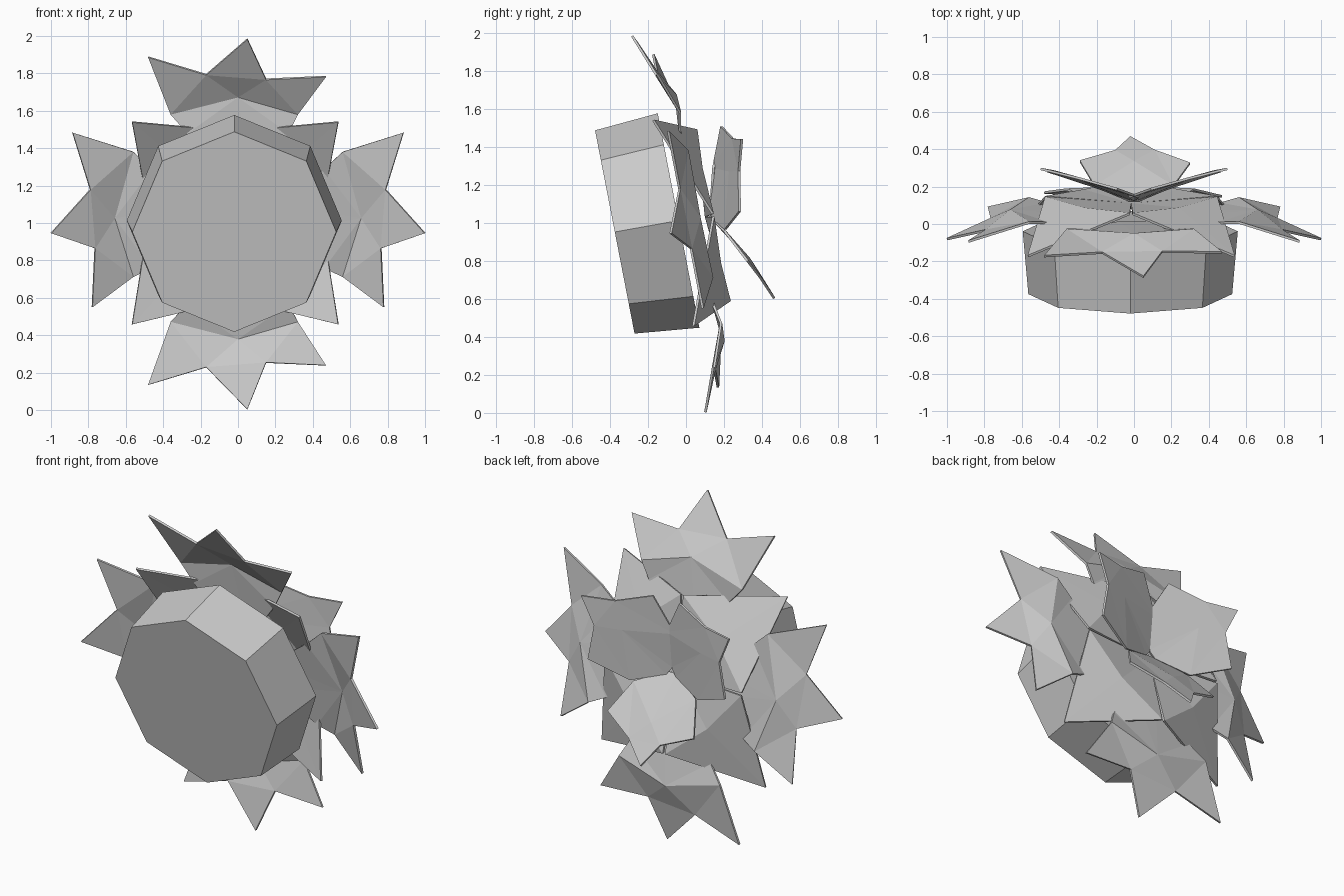
import bpy, bmesh
from math import sin, cos, radians, pi

if "Cube" in bpy.data.objects:
    bpy.data.objects.remove(bpy.data.objects["Cube"])

TILT = radians(11)


def place(x, v, w):
    """Plant frame (x across, v up, w out of the pot mouth) to world, tilted back."""
    v += 0.012
    return (x, w * cos(TILT) - v * sin(TILT), 1 + v * cos(TILT) + w * sin(TILT))


def make(name, verts, faces, thickness=0):
    me = bpy.data.meshes.new(name)
    me.from_pydata([place(*p) for p in verts], [], faces)
    bm = bmesh.new()
    bm.from_mesh(me)
    bmesh.ops.recalc_face_normals(bm, faces=bm.faces)
    bm.to_mesh(me)
    bm.free()
    ob = bpy.data.objects.new(name, me)
    bpy.context.collection.objects.link(ob)
    if thickness:
        mod = ob.modifiers.new("thickness", 'SOLIDIFY')
        mod.thickness = thickness
        mod.offset = 0
    return ob


def fan_leaf(name, centre, rim, angle, flip=1, tips=(), x0=0):
    """Faceted leaf: (radius, sideways, depth) points fanned around a centre.
    Rim points listed in tips become separate folded points."""
    a = radians(angle)
    pts = [(x0 + r * cos(a) - flip * t * sin(a), r * sin(a) + flip * t * cos(a), w)
           for r, t, w in [centre] + rim]
    ring = [i + 1 for i in range(len(rim)) if i not in tips]
    faces = [(0, p, q) for p, q in zip(ring, ring[1:] + ring[:1])]
    faces += [(i, i + 1, i + 2) for i in tips]
    make(name, pts, faces, 0.013)


# tapered octagonal pot, lying on its side with the mouth to the back
pot = []
for radius, v, w in ((0.545, 0.013, -0.377), (0.575, 0.008, -0.036)):
    pot += [(-0.02 + radius * cos(i * pi / 4), v + radius * sin(i * pi / 4), w)
            for i in range(8)]
make("pot", pot, [tuple(range(8)), tuple(range(8, 16))]
     + [(i, (i + 1) % 8, 8 + (i + 1) % 8, 8 + i) for i in range(8)])

# four large three-lobed outer leaves; +t is the long lobe
outer = [(0.20, 0.08, 0.05), (0.46, 0.27, 0.06), (0.56, 0.36, 0.08),
         (0.885, 0.48, 0.0), (0.79, 0.17, 0.0), (1.0, -0.05, -0.09),
         (0.765, -0.15, 0.0), (0.78, -0.47, 0.0), (0.56, -0.32, 0.08),
         (0.46, -0.27, 0.06), (0.20, -0.08, 0.05)]
for name, angle, flip, k in (("top", 90, 1, 1.008), ("bottom", 270, -1, 1.01),
                             ("left", 180, -1, 1), ("right", 0, 1, 1)):
    rim = [(r * k, t, w) for r, t, w in outer]
    fan_leaf("outer_leaf_" + name, (0.66, 0, 0.075), rim, angle, flip, (3, 5, 7))

# four diagonal kite leaves meeting at the middle
kite = [(0.0, 0, 0.11), (0.33, 0.32, 0.147), (0.78, 0, -0.066), (0.33, -0.32, 0.147)]
for i in range(4):
    fan_leaf(f"middle_leaf_{i + 1}", (0.36, 0, 0.135), kite, 45 + 90 * i, x0=-0.015)

# three raised inner leaves
inner = [(0.0, 0.03, 0.13), (0.09, 0.21, 0.19), (0.27, 0.30, 0.28),
         (0.37, 0.11, 0.33), (0.49, -0.02, 0.38), (0.36, -0.10, 0.33),
         (0.28, -0.29, 0.29), (0.09, -0.21, 0.19), (0.0, -0.03, 0.13)]
fan_leaf("inner_leaf_bottom", (0.26, 0, 0.29), inner, 270, 1, (2, 4, 6))
upper = [(0.02 + r * 1.22, t, 0.02 + w * 0.93) for r, t, w in inner]
fan_leaf("inner_leaf_right", (0.34, 0, 0.28), upper, 38, 1, (2, 4, 6))
fan_leaf("inner_leaf_left", (0.34, 0, 0.28), upper, 142, -1, (2, 4, 6))
